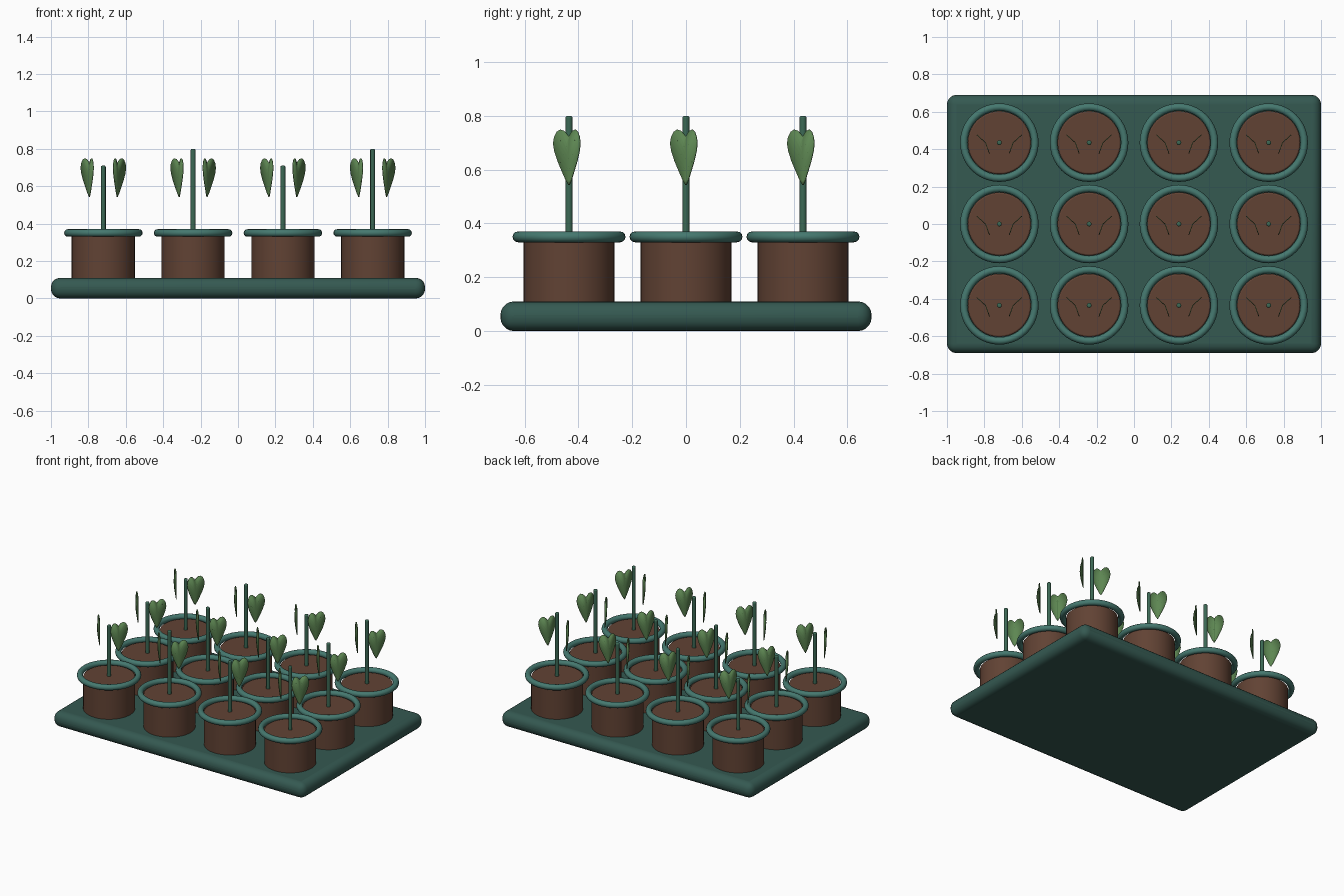
import bpy, bmesh, math
from mathutils import Vector

if "Cube" in bpy.data.objects:
    bpy.data.objects.remove(bpy.data.objects["Cube"])


def material(name, rgb):
    m = bpy.data.materials.new(name)
    m.diffuse_color = (*rgb, 1)
    m.use_nodes = True
    m.node_tree.nodes["Principled BSDF"].inputs["Base Color"].default_value = m.diffuse_color
    return m


TRAY = material("tray_green", (0.035, 0.10, 0.083))
RIM = material("rim_teal", (0.06, 0.19, 0.16))
CLAY = material("pot_brown", (0.12, 0.055, 0.034))
STEM = material("stem_green", (0.045, 0.14, 0.09))
LEAF = material("leaf_green", (0.11, 0.24, 0.085))
VEIN = material("vein_green", (0.06, 0.15, 0.05))


def finish(ob, name, mat, bevel=0, segments=3):
    ob.name = name
    ob.data.materials.append(mat)
    if bevel:
        b = ob.modifiers.new("bevel", "BEVEL")
        b.width, b.segments = bevel, segments
        b.limit_method = 'ANGLE'
    bpy.ops.object.select_all(action='DESELECT')
    ob.select_set(True)
    bpy.context.view_layer.objects.active = ob
    bpy.ops.object.shade_smooth_by_angle(angle=math.radians(40))
    return ob


def cylinder(name, x, y, z0, z1, r, mat, sides, bevel):
    bpy.ops.mesh.primitive_cylinder_add(vertices=sides, radius=r, depth=z1 - z0,
                                        location=(x, y, (z0 + z1) / 2))
    return finish(bpy.context.object, name, mat, bevel)


# Leaf frame: s runs across the blade, z runs up; the halves fold outward
FOLD = 0.25
ANGLE = math.radians(56)
ACROSS = Vector((math.cos(ANGLE), math.sin(ANGLE), 0))
OUT = Vector((math.sin(ANGLE), -math.cos(ANGLE), 0))


def leaf_point(s, z, lift=0):
    return ACROSS * s + OUT * (abs(s) * FOLD + lift) + Vector((0, 0, z))


# Half outline of the heart: (tip height, half width, height)
OUTLINE = [(0.002, 0.543), (0.013, 0.562), (0.028, 0.595), (0.044, 0.632),
           (0.056, 0.668), (0.061, 0.697), (0.057, 0.722), (0.047, 0.741),
           (0.034, 0.749), (0.020, 0.745), (0.008, 0.733), (0.002, 0.725)]


def leaf_mesh(side):
    bm = bmesh.new()
    n = len(OUTLINE)
    mid = [0.543 + (0.725 - 0.543) * i / (n - 1) for i in range(n)]

    def vert(s, z):
        p = leaf_point(s, z)
        return bm.verts.new((side * (p.x + 0.074), p.y, p.z))

    # Blade halves as strips from the midrib to the outline
    spine = [vert(0, z) for z in mid]
    for half in (-1, 1):
        edge = [vert(half * s, z) for s, z in OUTLINE]
        for i in range(n - 1):
            bm.faces.new((spine[i], edge[i], edge[i + 1], spine[i + 1]))
    bmesh.ops.recalc_face_normals(bm, faces=bm.faces)
    me = bpy.data.meshes.new("leaf")
    bm.to_mesh(me)
    bm.free()
    return me


def leaf_veins(side):
    # Midrib and side veins as fine tubes
    cu = bpy.data.curves.new("leaf_veins", 'CURVE')
    cu.dimensions = '3D'
    cu.bevel_depth, cu.bevel_resolution = 0.002, 1
    lines = [((0, 0.55), (0, 0.725))]
    for half in (-1, 1):
        for z in (0.60, 0.64, 0.68):
            lines.append(((0, z), (half * 0.036, z + 0.032)))
    for line in lines:
        sp = cu.splines.new('POLY')
        sp.points.add(1)
        for pt, (s, z) in zip(sp.points, line):
            p = leaf_point(s, z)
            pt.co = (side * (p.x + 0.074), p.y, p.z, 1)
    cu.materials.append(VEIN)
    return cu


LEAVES = {side: (leaf_mesh(side), leaf_veins(side)) for side in (-1, 1)}
for me, _ in LEAVES.values():
    me.materials.append(LEAF)
    for p in me.polygons:
        p.use_smooth = True


def link(name, data, x, y):
    ob = bpy.data.objects.new(name, data)
    ob.location = (x, y, 0)
    bpy.context.collection.objects.link(ob)
    return ob


# Tray
bpy.ops.mesh.primitive_cube_add(size=1, location=(0, 0, 0.055))
tray = bpy.context.object
tray.scale = (2, 1.38, 0.11)
bpy.ops.object.transform_apply(location=False, rotation=False, scale=True)
finish(tray, "tray", TRAY, 0.05, 5)

# Seedlings in a 4 x 3 grid
for i, x in enumerate((-0.72, -0.24, 0.24, 0.72)):
    for y in (-0.435, 0, 0.435):
        cylinder("pot", x, y, 0.10, 0.345, 0.169, CLAY, 40, 0.008)
        bpy.ops.mesh.primitive_torus_add(location=(x, y, 0.35), major_radius=0.19,
                                         minor_radius=0.02, major_segments=40,
                                         minor_segments=12)
        finish(bpy.context.object, "pot_rim", RIM)
        cylinder("stem", x, y, 0.32, 0.80 if i % 2 else 0.71, 0.013, STEM, 12, 0.007)
        for side, (blade, veins) in LEAVES.items():
            leaf = link("leaf", blade, x, y)
            solid = leaf.modifiers.new("thickness", "SOLIDIFY")
            solid.thickness, solid.offset = 0.004, 0
            link("leaf_veins", veins, x, y)
